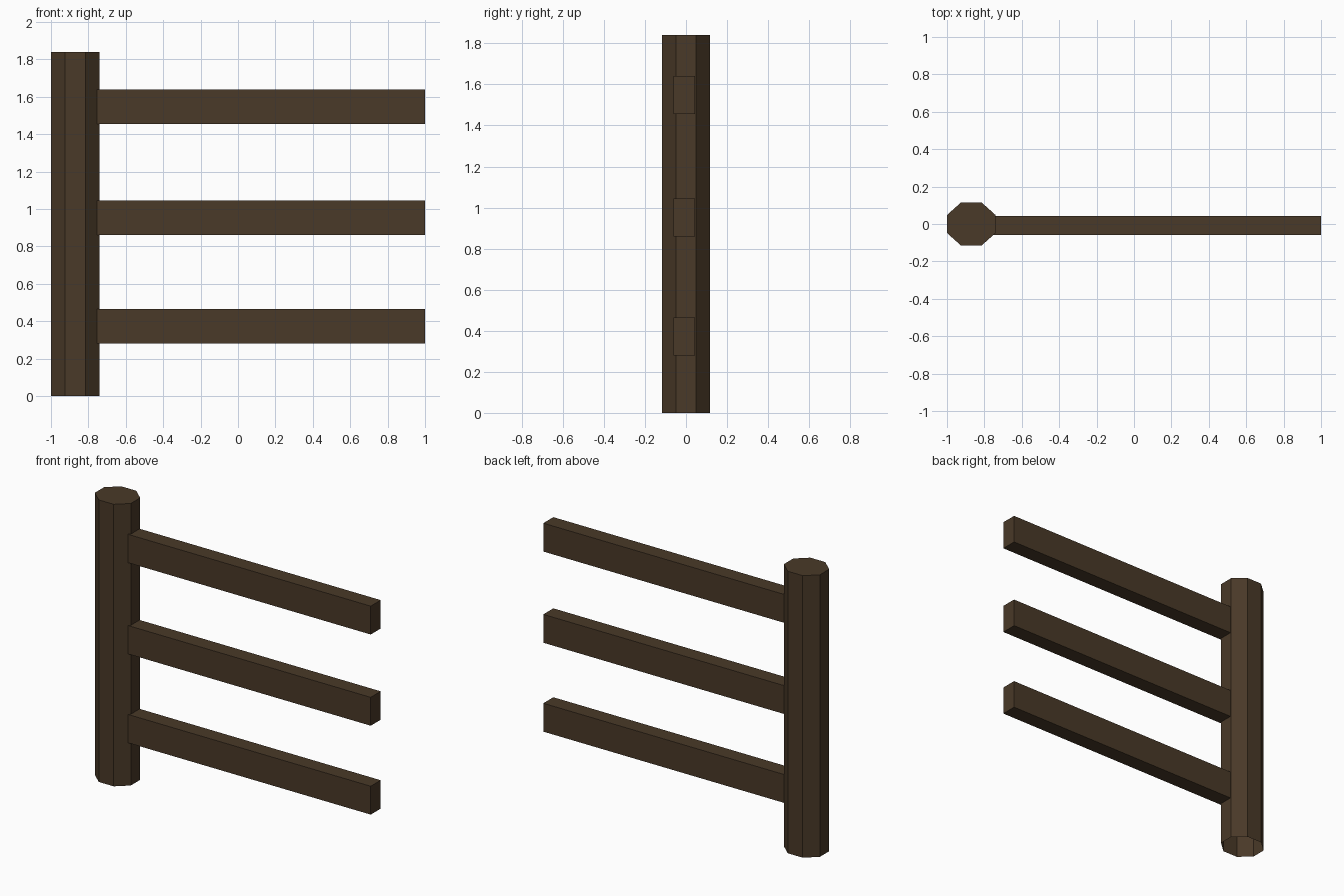
import bpy, bmesh, math

if "Cube" in bpy.data.objects:
    bpy.data.objects.remove(bpy.data.objects["Cube"])

wood = bpy.data.materials.new("dark_wood")
wood.diffuse_color = (0.067, 0.041, 0.021, 1)
wood.use_nodes = True
wood.node_tree.nodes["Principled BSDF"].inputs["Base Color"].default_value = wood.diffuse_color


def make_object(name, bm):
    bmesh.ops.recalc_face_normals(bm, faces=bm.faces)
    mesh = bpy.data.meshes.new(name)
    bm.to_mesh(mesh)
    bm.free()
    mesh.materials.append(wood)
    obj = bpy.data.objects.new(name, mesh)
    bpy.context.collection.objects.link(obj)
    return obj


def prism(name, section, axis, start, length):
    """Extrude a section along an axis; only the far end is capped."""
    bm = bmesh.new()
    if axis == 'Z':
        near = [bm.verts.new((a, b, start)) for a, b in section]
        far = [bm.verts.new((a, b, start + length)) for a, b in section]
    else:
        near = [bm.verts.new((start, a, b)) for a, b in section]
        far = [bm.verts.new((start + length, a, b)) for a, b in section]
    n = len(section)
    for i in range(n):
        j = (i + 1) % n
        bm.faces.new((near[i], near[j], far[j], far[i]))
    bm.faces.new(far)
    return make_object(name, bm)


# Octagonal post, open underneath
r = 1 / math.cos(math.pi / 8)
octagon = [(-0.87 + 0.13 * r * math.cos(math.pi / 8 + i * math.pi / 4),
            0.116 * r * math.sin(math.pi / 8 + i * math.pi / 4))
           for i in range(8)]
prism("post", octagon, 'Z', 0, 1.84)

# Three rails butting into the post
for name, z0 in (("lower_rail", 0.28), ("middle_rail", 0.86), ("upper_rail", 1.455)):
    z1 = z0 + 0.185
    section = [(-0.06, z0), (0.043, z0), (0.043, z1), (-0.06, z1)]
    prism(name, section, 'X', -0.757, 1.757)
